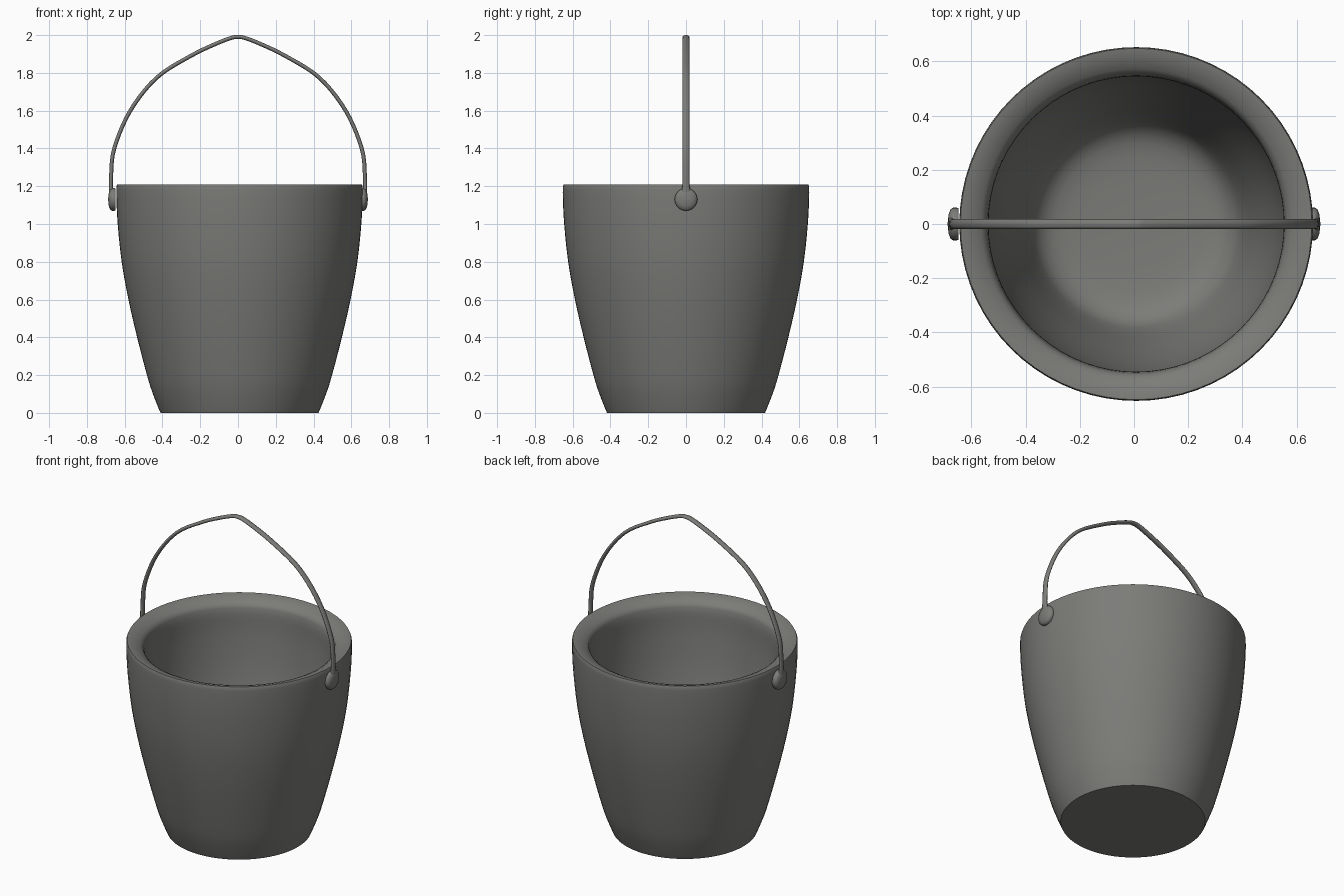
import bpy, bmesh, math
from mathutils import Vector, Matrix

if "Cube" in bpy.data.objects:
    bpy.data.objects.remove(bpy.data.objects["Cube"])

grey = bpy.data.materials.new("dark warm grey")
grey.diffuse_color = (0.2, 0.2, 0.19, 1)
grey.use_nodes = True
grey.node_tree.nodes["Principled BSDF"].inputs["Base Color"].default_value = grey.diffuse_color


def finish(name, bm, angle):
    bmesh.ops.remove_doubles(bm, verts=bm.verts, dist=1e-5)
    bmesh.ops.recalc_face_normals(bm, faces=bm.faces)
    me = bpy.data.meshes.new(name)
    bm.to_mesh(me)
    bm.free()
    me.materials.append(grey)
    ob = bpy.data.objects.new(name, me)
    bpy.context.collection.objects.link(ob)
    bpy.ops.object.select_all(action='DESELECT')
    ob.select_set(True)
    bpy.context.view_layer.objects.active = ob
    bpy.ops.object.shade_smooth_by_angle(angle=math.radians(angle))
    return ob


def smooth(pts, n=5):
    """Catmull-Rom curve through 2D points."""
    p = [Vector(q) for q in pts]
    p = [2 * p[0] - p[1]] + p + [2 * p[-1] - p[-2]]
    out = []
    for i in range(1, len(p) - 2):
        a, b, c, d = p[i - 1:i + 3]
        for k in range(n):
            t = k / n
            out.append(0.5 * (2 * b + (c - a) * t + (2 * a - 5 * b + 4 * c - d) * t * t
                              + (3 * b - a - 3 * c + d) * t ** 3))
    return out + [p[-2]]


def lathe(profile, steps, matrix):
    """Spin (radius, height) points round z, then move into place."""
    bm = bmesh.new()
    vs = [bm.verts.new((r, 0, z)) for r, z in profile]
    es = [bm.edges.new(e) for e in zip(vs, vs[1:])]
    bmesh.ops.spin(bm, geom=vs + es, cent=(0, 0, 0), axis=(0, 0, 1),
                   angle=2 * math.pi, steps=steps)
    bmesh.ops.transform(bm, matrix=matrix, verts=bm.verts)
    return bm


# bucket body: outer wall, sloping rim, inner wall and floor
outer = smooth([(0.425, 0.015), (0.462, 0.11), (0.49, 0.2), (0.542, 0.4), (0.588, 0.6),
                (0.624, 0.8), (0.645, 1.0), (0.652, 1.14), (0.652, 1.2)], 3)
inner = smooth([(0.556, 1.168), (0.546, 1.12), (0.542, 1.0), (0.522, 0.8), (0.486, 0.6),
                (0.44, 0.4), (0.395, 0.22), (0.35, 0.13), (0.25, 0.09), (0, 0.08)], 3)
rim = [(0.648, 1.209), (0.63, 1.207), (0.6, 1.197), (0.572, 1.182)]
body = [(0, 0), (0.418, 0)] + [tuple(p) for p in outer] + rim + [tuple(p) for p in inner]
finish("bucket_body", lathe(body, 72, Matrix.Translation((0.008, 0, 0))), 40)

# round lugs where the handle meets the bucket
lug = [(0, 0), (0.058, 0), (0.06, 0.006), (0.06, 0.02), (0.054, 0.029), (0.035, 0.036), (0, 0.04)]
for side, label in ((-1, "left"), (1, "right")):
    m = Matrix.Translation((side * 0.648, 0, 1.13)) @ Matrix.Rotation(side * math.pi / 2, 4, 'Y')
    finish(label + "_lug", lathe(lug, 32, m), 40)

# bail handle: oval section swept along a peaked arch
half = smooth([(0.672, 1.13), (0.672, 1.25), (0.655, 1.4), (0.57, 1.6), (0.43, 1.775),
               (0.25, 1.89), (0.11, 1.957), (0.03, 1.987), (0, 1.99)], 5)
path = half + [Vector((-p.x, p.y)) for p in reversed(half[:-1])]
bm = bmesh.new()
rings = []
for i, p in enumerate(path):
    t = (path[min(i + 1, len(path) - 1)] - path[max(i - 1, 0)]).normalized()
    nrm = Vector((t.y, -t.x))
    # the strap flares into the lug at its lower ends
    wide = 0.018 + 0.02 * max(0, 1 - (p.y - 1.13) / 0.1) ** 2
    ring = []
    for k in range(12):
        a = 2 * math.pi * k / 12
        q = p + nrm * 0.0105 * math.cos(a)
        ring.append(bm.verts.new((q.x, wide * math.sin(a), q.y)))
    rings.append(ring)
for r, s in zip(rings, rings[1:]):
    for k in range(12):
        j = (k + 1) % 12
        bm.faces.new((r[k], r[j], s[j], s[k]))
bm.faces.new(rings[0])
bm.faces.new(rings[-1])
finish("bail_handle", bm, 60)
